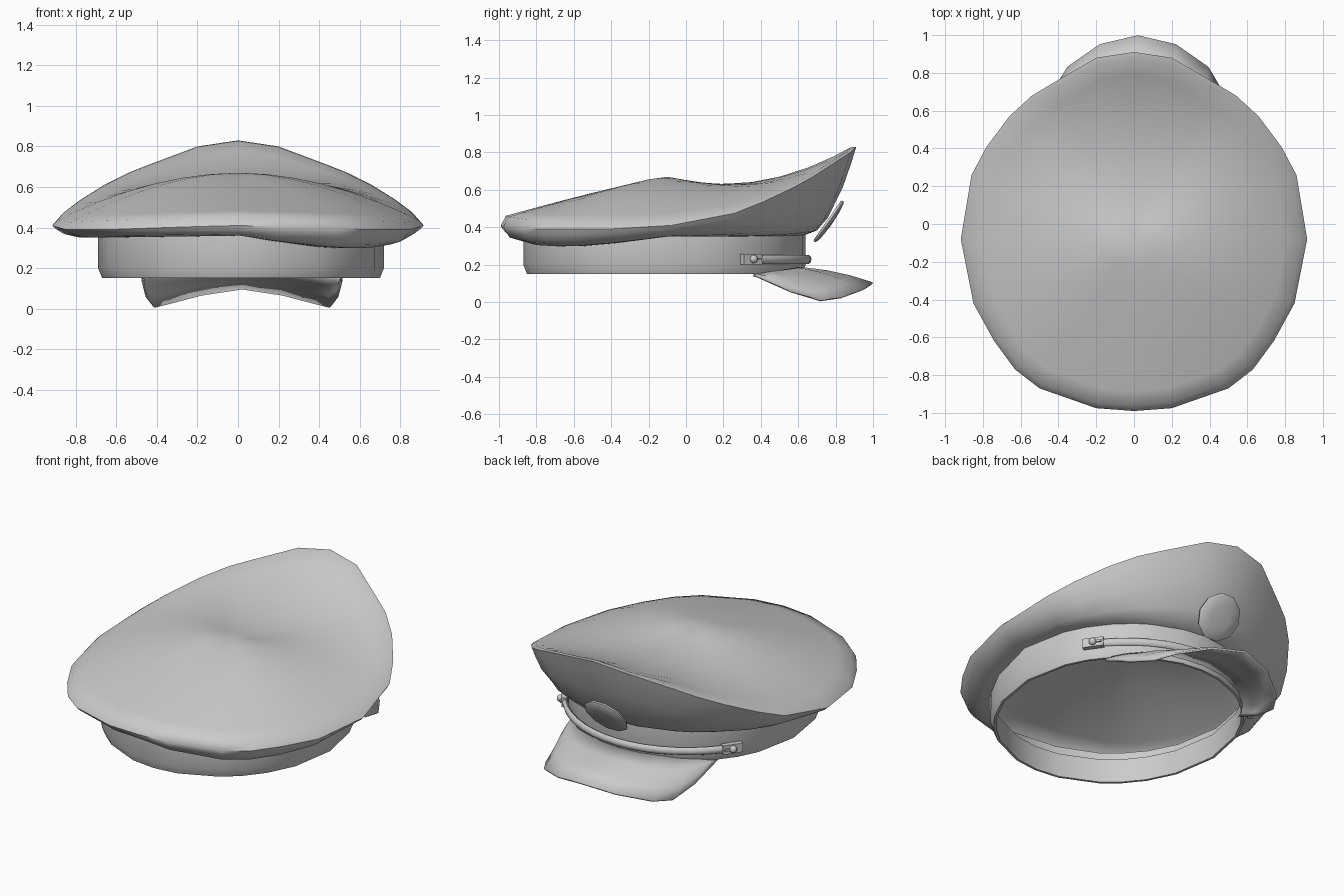
import bpy, bmesh
from math import sin, cos, radians, hypot, atan2
from mathutils import Vector, Matrix

if "Cube" in bpy.data.objects:
    bpy.data.objects.remove(bpy.data.objects["Cube"], do_unlink=True)

grey = bpy.data.materials.new("plain_grey")
grey.use_nodes = True
COLOUR = (0.6, 0.6, 0.6, 1)
grey.diffuse_color = COLOUR
grey.node_tree.nodes["Principled BSDF"].inputs["Base Color"].default_value = COLOUR


def finish(name, bm, angle=45):
    bmesh.ops.remove_doubles(bm, verts=bm.verts, dist=0.0005)
    bmesh.ops.recalc_face_normals(bm, faces=bm.faces)
    mesh = bpy.data.meshes.new(name)
    bm.to_mesh(mesh)
    bm.free()
    mesh.materials.append(grey)
    ob = bpy.data.objects.new(name, mesh)
    bpy.context.collection.objects.link(ob)
    bpy.ops.object.select_all(action="DESELECT")
    ob.select_set(True)
    bpy.context.view_layer.objects.active = ob
    bpy.ops.object.shade_smooth_by_angle(angle=radians(angle))
    return ob


def loft(rows, closed=True, caps=False):
    """Skin a list of equally long point rows."""
    bm = bmesh.new()
    grid = [[bm.verts.new(p) for p in row] for row in rows]
    n = len(rows[0])
    for a, b in zip(grid, grid[1:]):
        for i in range(n if closed else n - 1):
            j = (i + 1) % n
            bm.faces.new((a[i], a[j], b[j], b[i]))
    if caps:
        bm.faces.new(grid[0])
        bm.faces.new(grid[-1])
    return bm


# Shared layout: crown rim (half, front to rear) and head band ellipse
RIM = [(0, .91, .83), (.2, .88, .80), (.44, .74, .71), (.54, .68, .67),
       (.66, .57, .61), (.78, .41, .535), (.86, .26, .475), (.917, -.08, .41),
       (.85, -.42, .39), (.74, -.62, .39), (.63, -.77, .39), (.5, -.87, .395),
       (.2, -.975, .405), (0, -.99, .41)]
rim = RIM + [(-x, y, z) for x, y, z in RIM[-2:0:-1]]
MID_Y, TOP_Z = -.1, .67
BAND_X, BAND_Y, BAND_RX, BAND_RY = .015, -.115, .705, .755


def band_point(a, z, grow=0.0):
    return Vector((BAND_X + (BAND_RX + grow) * cos(a),
                   BAND_Y + (BAND_RY + grow) * sin(a), z))


def direction(p):
    d = hypot(p[0], p[1] - MID_Y)
    return p[0] / d, (p[1] - MID_Y) / d


def joint_height(p):
    dx, dy = direction(p)
    return .36 - .01 * abs(dx) - .11 * max(0, -dx * dy) * (dx > 0)


def top_point(p, s):
    dx, dy = direction(p)
    edge = p[2] + .028 - .023 * dy
    power = 1.9 - .75 * max(0, -dy) ** 2
    dish = .067 * max(0, dy) ** 2 * 4 * s * (1 - s)
    z = TOP_Z + (edge - TOP_Z) * (s / .97) ** power - dish
    return (p[0] * s, MID_Y + (p[1] - MID_Y) * s, z)


def under_point(p, f):
    dx, dy = direction(p)
    low = joint_height(p)
    inner = band_point(atan2(dy, dx), low)
    z = low + (p[2] - low) * (1 - f) ** (4 - 2 * dy)
    return (p[0] + (inner.x - p[0]) * f, p[1] + (inner.y - p[1]) * f, z)


# Crown: domed top with raised front, rounded rim, tucked underside
rows = [[top_point(p, s) for p in rim] for s in (0, .15, .3, .45, .6, .75, .88, .97)]
rows.append(rim)
rows += [[under_point(p, f) for p in rim] for f in (.08, .26, .56, .78, 1)]
finish("crown", loft(rows), 50)

# Head band: open ring with a folded lower edge
angles = [atan2(direction(p)[1], direction(p)[0]) for p in rim]
rows = [[band_point(a, joint_height(p) + .005) for a, p in zip(angles, rim)]]
for z, grow in ((.2, 0), (.15, -.02), (.15, -.035), (.2, -.035), (.3, -.03)):
    rows.append([band_point(a, z, grow) for a in angles])
finish("head_band", loft(rows), 40)

# Visor: drooping curved sheet
INNER = [(0, .63, .18), (.2, .6, .18), (.34, .54, .17), (.43, .46, .16),
         (.48, .4, .15), (.49, .36, .14)]
OUTER = [(0, .997, .1), (.2, .95, .07), (.37, .83, .025), (.435, .72, .008),
         (.47, .56, .055), (.49, .37, .137)]


def both_sides(half):
    pts = [(-x, y, z) for x, y, z in half[:0:-1]] + half
    return [Vector((x + .02, y, z)) for x, y, z in pts]


inner, outer = both_sides(INNER), both_sides(OUTER)
rows = []
for t in (0, .33, .67, 1):
    rows.append([a.lerp(b, t) + Vector((0, 0, .05 * t * (1 - t))) for a, b in zip(inner, outer)])
visor = finish("visor", loft(rows, closed=False), 60)
thick = visor.modifiers.new("thickness", "SOLIDIFY")
thick.thickness = .012
thick.offset = 0

# Chin strap: rounded strip across the front of the band
rows = []
START, END, STEPS = 35, 145, 16
for i in range(STEPS + 1):
    a = radians(START + (END - START) * i / STEPS)
    rows.append([band_point(a, .228 + .024 * sin(k * radians(45)),
                            .015 + .016 * cos(k * radians(45))) for k in range(8)])
finish("chin_strap", loft(rows, caps=True), 50)

# Strap ends: plate, button and short bar on each side
for side, deg in (("left", 37), ("right", 143)):
    a = radians(deg)
    out = Vector((cos(a) / BAND_RX, sin(a) / BAND_RY, 0)).normalized()
    frame = Matrix.Rotation(atan2(out.y, out.x), 4, "Z")
    turn = 1 if side == "left" else -1

    def box(name, size, shift, grow):
        bm = bmesh.new()
        bmesh.ops.create_cube(bm, size=1)
        bmesh.ops.scale(bm, vec=size, verts=bm.verts)
        bmesh.ops.translate(bm, vec=(0, shift * turn, 0), verts=bm.verts)
        bm.transform(Matrix.Translation(band_point(a, .23, grow)) @ frame)
        finish(name, bm, 30)

    box(side + "_strap_plate", (.03, .12, .056), 0, .018)
    box(side + "_strap_bar", (.012, .06, .012), .02, .036)
    bm = bmesh.new()
    bmesh.ops.create_uvsphere(bm, u_segments=10, v_segments=6, radius=.022)
    bm.transform(Matrix.Translation(band_point(a, .23, .038)) @ frame)
    finish(side + "_strap_button", bm, 60)

# Badge: tilted, slightly domed disc on the raised front
rows = []
for r, h in ((0, -.012), (.135, -.012), (.14, 0), (.125, .01), (.07, .017), (0, .02)):
    rows.append([(r * cos(radians(36 * k)), r * sin(radians(36 * k)), h) for k in range(10)])
bm = loft(rows)
tilt = Vector((0, .82, -.57)).to_track_quat("Z", "Y").to_matrix().to_4x4()
bm.transform(Matrix.Translation((.015, .765, .43)) @ tilt)
finish("badge", bm, 40)
